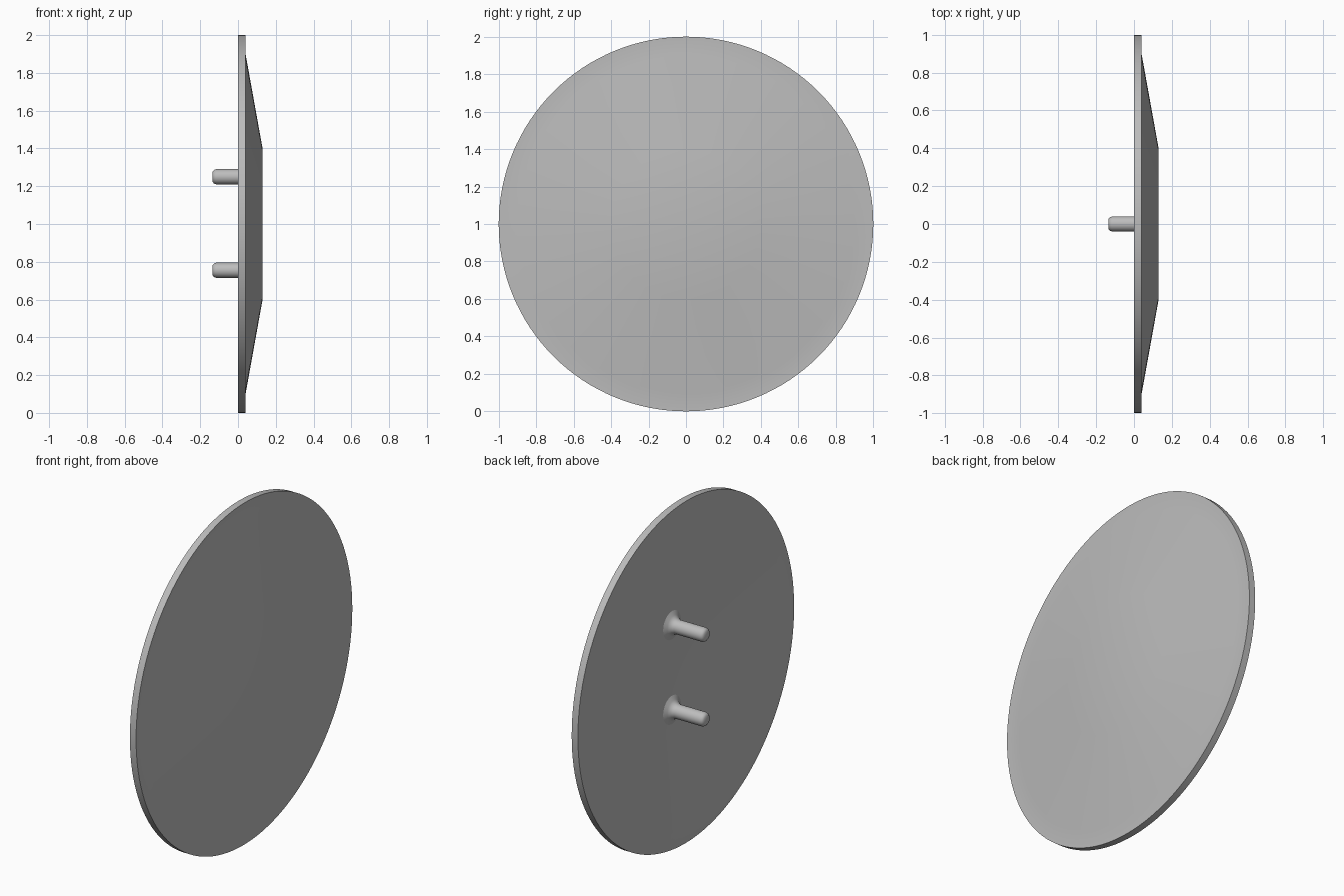
import bpy, bmesh, math
from mathutils import Vector

cube = bpy.data.objects.get("Cube")
if cube:
    bpy.data.objects.remove(cube, do_unlink=True)

grey = bpy.data.materials.new("plain grey")
grey.use_nodes = True
colour = (0.5, 0.5, 0.5, 1)
grey.diffuse_color = colour
grey.node_tree.nodes["Principled BSDF"].inputs["Base Color"].default_value = colour


def lathe(name, profile, height, steps):
    """Turn an (x, radius) profile about a line along x at the given height."""
    bm = bmesh.new()
    verts = [bm.verts.new((x, 0, r)) for x, r in profile]
    edges = [bm.edges.new(pair) for pair in zip(verts, verts[1:])]
    bmesh.ops.spin(bm, geom=verts + edges, cent=Vector(), axis=Vector((1, 0, 0)),
                   angle=math.tau, steps=steps, use_duplicate=False)
    bmesh.ops.remove_doubles(bm, verts=bm.verts, dist=1e-4)
    bmesh.ops.recalc_face_normals(bm, faces=bm.faces)
    mesh = bpy.data.meshes.new(name)
    bm.to_mesh(mesh)
    bm.free()
    mesh.materials.append(grey)
    obj = bpy.data.objects.new(name, mesh)
    obj.location.z = height
    bpy.context.collection.objects.link(obj)
    bpy.ops.object.select_all(action='DESELECT')
    obj.select_set(True)
    bpy.context.view_layer.objects.active = obj
    bpy.ops.object.shade_smooth_by_angle(angle=math.radians(40))
    return obj


# Dished disc: raised outer face, rim, hollow inner face
lathe("dished_disc", [(0.13, 0), (0.13, 0.4), (0.04, 0.9), (0.04, 1),
                      (0, 1), (0, 0.9), (0.09, 0.4), (0.09, 0)], 1, 128)

# Mounting pegs with a flared foot and a rounded tip
peg = [(0.095, 0.09), (0.088, 0.08), (0.08, 0.06), (0.066, 0.046), (0.05, 0.04),
       (-0.115, 0.04), (-0.127, 0.036), (-0.135, 0.026), (-0.135, 0)]
for name, z in (("lower_peg", 0.755), ("upper_peg", 1.25)):
    lathe(name, peg, z, 32)
